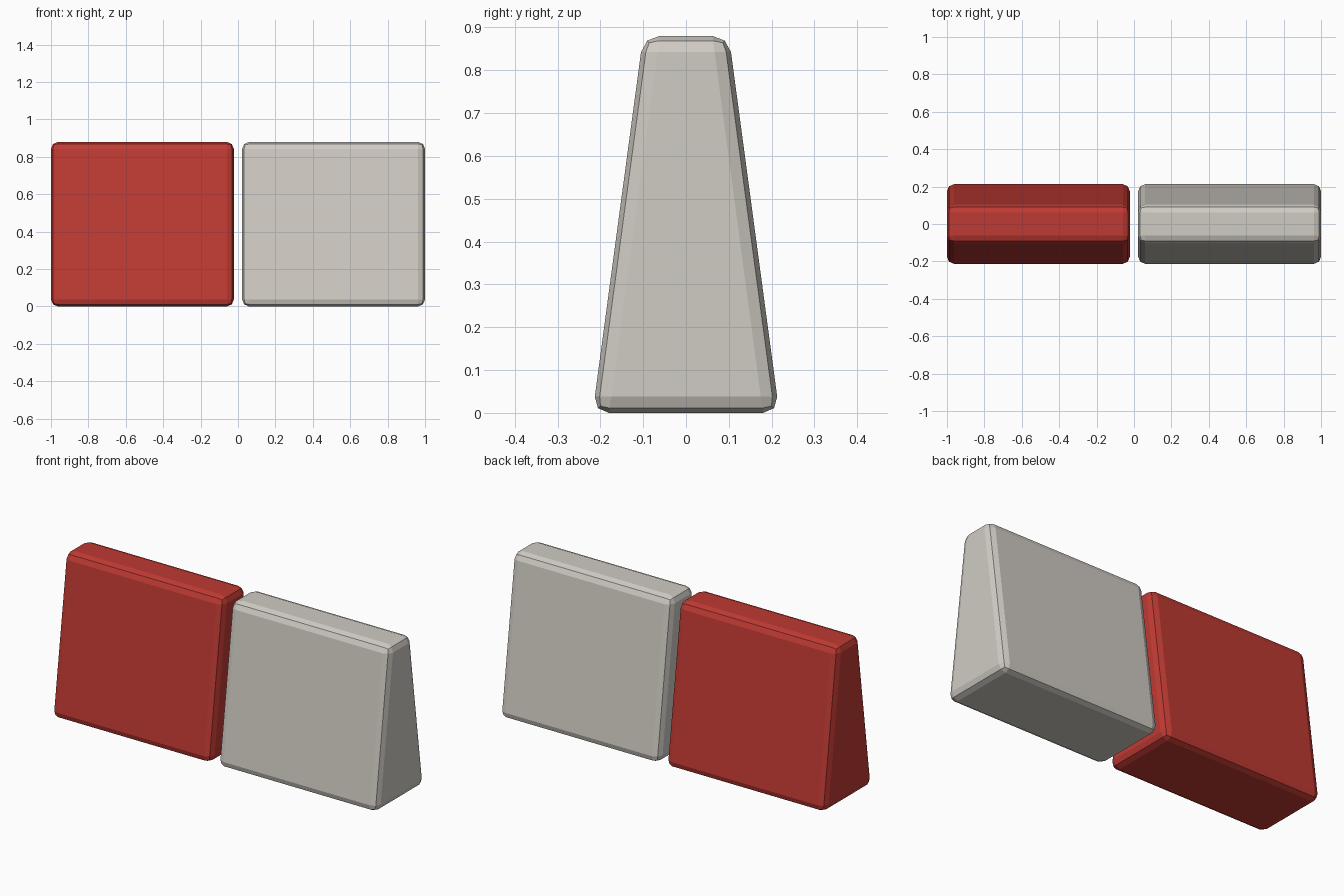
import bpy, bmesh

if "Cube" in bpy.data.objects:
    bpy.data.objects.remove(bpy.data.objects["Cube"])

HEIGHT, BASE, TOP = 0.88, 0.218, 0.100   # height, half depth at floor and top
INNER, OUTER = 0.022, 1.0                # x extent of each block


def material(name, color):
    m = bpy.data.materials.new(name)
    m.diffuse_color = (*color, 1)
    m.use_nodes = True
    m.node_tree.nodes["Principled BSDF"].inputs["Base Color"].default_value = m.diffuse_color
    return m


def barrier(name, side, mat):
    # tapered block: a unit cube stretched, then narrowed toward the top
    bm = bmesh.new()
    bmesh.ops.create_cube(bm, size=1)
    for v in bm.verts:
        half = TOP if v.co.z > 0 else BASE
        v.co.x = side * (INNER + OUTER) / 2 + v.co.x * (OUTER - INNER)
        v.co.y = half if v.co.y > 0 else -half
        v.co.z = HEIGHT if v.co.z > 0 else 0
    # two-step rounded edges
    bmesh.ops.bevel(bm, geom=bm.edges[:], offset=0.038, segments=2,
                    profile=0.5, affect='EDGES')
    bmesh.ops.recalc_face_normals(bm, faces=bm.faces[:])
    me = bpy.data.meshes.new(name)
    bm.to_mesh(me)
    bm.free()
    me.materials.append(mat)
    ob = bpy.data.objects.new(name, me)
    bpy.context.collection.objects.link(ob)


barrier("red_barrier_block", -1, material("red plastic", (0.52, 0.042, 0.033)))
barrier("white_barrier_block", 1, material("off white plastic", (0.63, 0.60, 0.55)))
